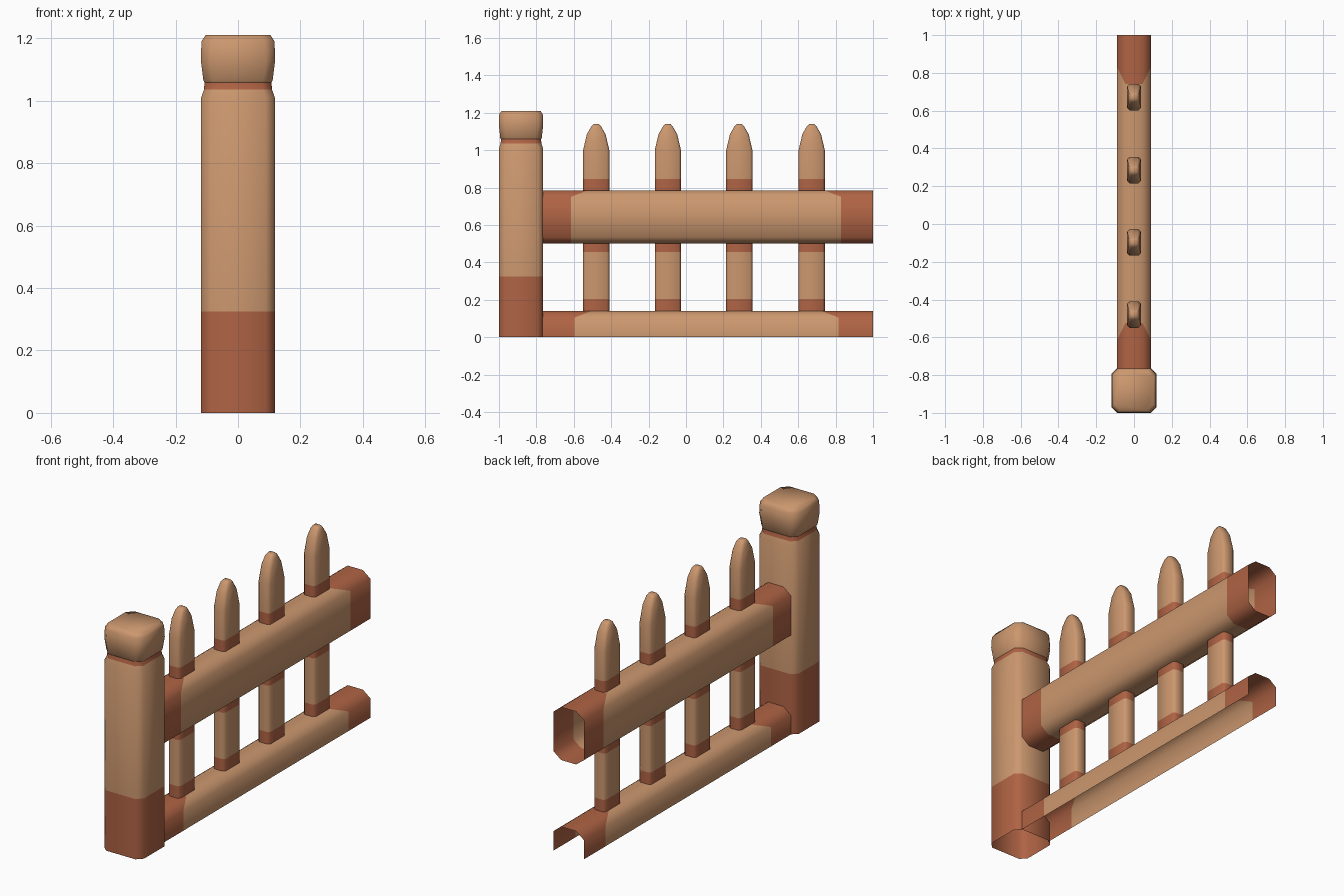
import bpy, math

if "Cube" in bpy.data.objects:
    bpy.data.objects.remove(bpy.data.objects["Cube"])


def material(name, rgb):
    m = bpy.data.materials.new(name)
    m.diffuse_color = (*rgb, 1)
    m.use_nodes = True
    m.node_tree.nodes["Principled BSDF"].inputs["Base Color"].default_value = m.diffuse_color
    return m


TAN = material("tan wood", (0.60, 0.31, 0.157))
RED = material("reddish brown wood", (0.43, 0.125, 0.058))


def build(name, rings, mats, closed=True, cap=False, angle=50):
    """Skin a list of equally sized rings; mats[i] colours the band above ring i."""
    n = len(rings[0])
    verts = [p for r in rings for p in r]
    faces, idx = [], []
    for i in range(len(rings) - 1):
        for k in range(n if closed else n - 1):
            a, b = i * n + k, i * n + (k + 1) % n
            faces.append((a, b, b + n, a + n))
            idx.append(mats[i])
    if cap:
        faces.append(tuple(range(len(verts) - n, len(verts))))
        idx.append(0)
    me = bpy.data.meshes.new(name)
    me.from_pydata(verts, [], faces)
    me.materials.append(TAN)
    me.materials.append(RED)
    me.polygons.foreach_set("material_index", idx)
    ob = bpy.data.objects.new(name, me)
    bpy.context.collection.objects.link(ob)
    bpy.ops.object.select_all(action='DESELECT')
    ob.select_set(True)
    bpy.context.view_layer.objects.active = ob
    bpy.ops.object.shade_smooth_by_angle(angle=math.radians(angle))
    return ob


def octagon(hx, hy, cx, cy):
    """Rectangle with cut corners, counter-clockwise."""
    return [(hx, -hy + cy), (hx, hy - cy), (hx - cx, hy), (-hx + cx, hy),
            (-hx, hy - cy), (-hx, -hy + cy), (-hx + cx, -hy), (hx - cx, -hy)]


def column(name, y, sections, mats, cap):
    """Upright part from (z, half x, half y, corner cut) sections."""
    rings = [[(px, py + y, z) for px, py in octagon(hx, hy, c, c)]
             for z, hx, hy, c in sections]
    return build(name, rings, mats, cap=cap)


def rail(name, profile, top, stops, closed):
    """Beam along y; the painted ends reach further along the top face."""
    shifts = (0, 0.09, -0.09, 0)
    rings = [[(x, y + (s if z > top - 0.001 else 0), z) for x, z in profile]
             for y, s in zip(stops, shifts)]
    return build(name, rings[::-1], [1, 0, 1], closed=closed, angle=60)


# Corner post with painted base and painted neck
column("post", -0.882,
       [(0, .118, .118, .03), (.325, .118, .118, .03), (1.01, .118, .118, .03),
        (1.035, .109, .109, .03), (1.062, .107, .107, .03)],
       [1, 0, 0, 1], False)

# Rounded post cap
column("post_cap", -0.882,
       [(1.055, .105, .105, .03), (1.065, .111, .111, .03), (1.13, .119, .118, .03),
        (1.19, .117, .117, .032), (1.21, .104, .104, .032)],
       [0, 0, 0, 0], True)

# Upper hollow rail
W, CX, CZ = 0.09, 0.045, 0.035
rail("upper_rail", [(x, z + .6425) for x, z in octagon(W, .1425, CX, CZ)],
     .785, (-.775, -.615, .83, 1.0), True)

# Lower rail, a channel open underneath
half = [(W, 0), (W, .14 - CZ), (W - CX, .14)]
rail("lower_rail", half + [(-x, z) for x, z in reversed(half)],
     .14, (-.775, -.595, .815, 1.0), False)

# Pickets: lower part between rails, pointed part above
for i, y in enumerate((-.48, -.097, .285, .672), 1):
    X, Y, C = .036, .07, .012
    column(f"picket_lower_{i}", y,
           [(z, X, Y, C) for z in (.13, .205, .455, .51)], [1, 0, 1], False)
    column(f"picket_tip_{i}", y,
           [(.775, X, Y, C), (.845, X, Y, C), (1.0, X, Y, C),
            (1.085, .032, .05, .011), (1.127, .025, .026, .009),
            (1.14, .017, .014, .005)],
           [1, 0, 0, 0, 0], True)
